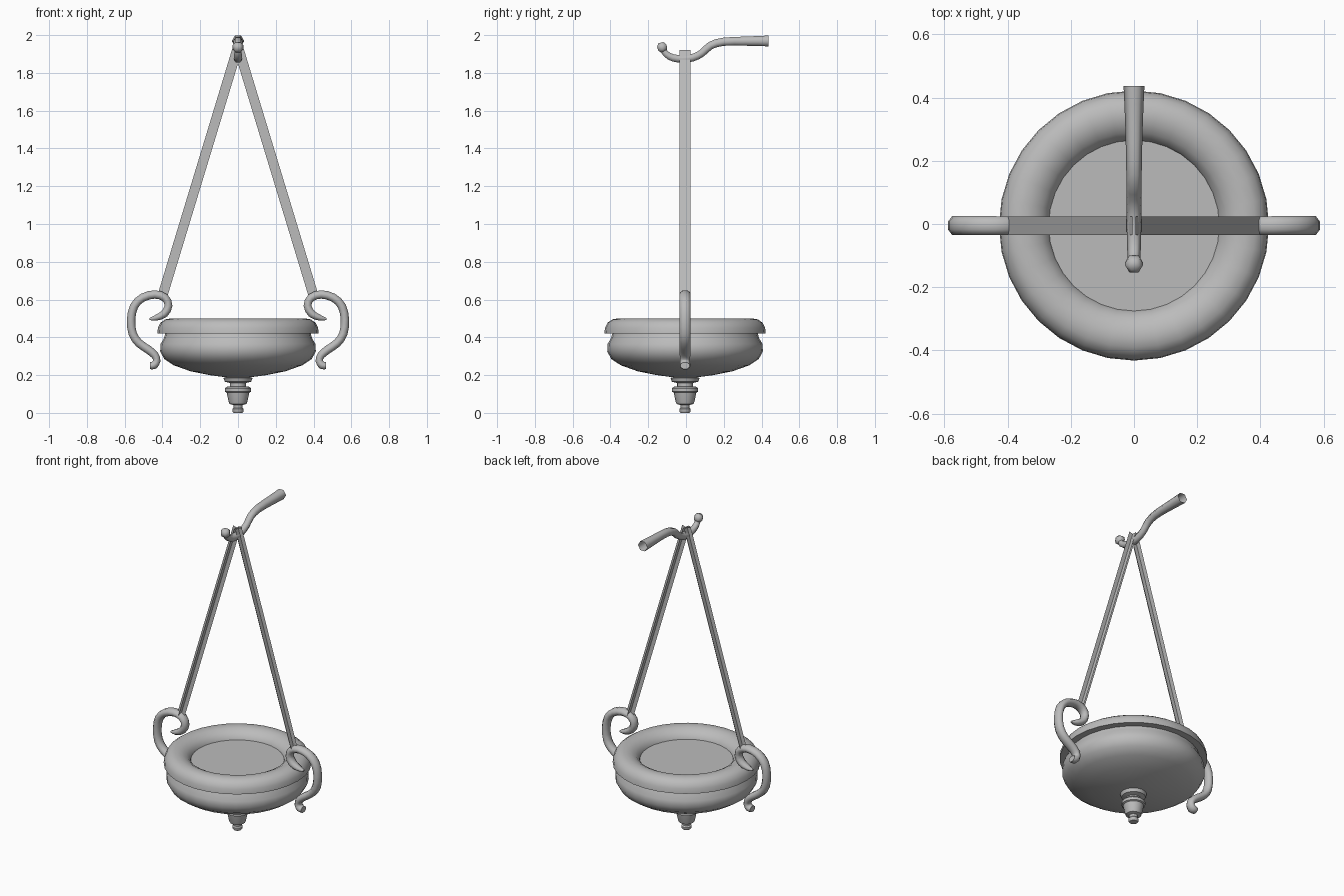
import bpy, bmesh, math
from mathutils import Vector

if "Cube" in bpy.data.objects:
    bpy.data.objects.remove(bpy.data.objects["Cube"])

CY = -0.005  # centre line of the bowl and handles

metal = bpy.data.materials.new("grey metal")
metal.diffuse_color = (0.5, 0.5, 0.5, 1)
metal.use_nodes = True
metal.node_tree.nodes["Principled BSDF"].inputs["Base Color"].default_value = metal.diffuse_color


def finish(name, bm, angle=None, normals=True):
    if normals:
        bmesh.ops.recalc_face_normals(bm, faces=bm.faces)
    me = bpy.data.meshes.new(name)
    bm.to_mesh(me)
    bm.free()
    me.materials.append(metal)
    ob = bpy.data.objects.new(name, me)
    bpy.context.collection.objects.link(ob)
    if angle:
        bpy.ops.object.select_all(action='DESELECT')
        ob.select_set(True)
        bpy.context.view_layer.objects.active = ob
        bpy.ops.object.shade_smooth_by_angle(angle=math.radians(angle))
    return ob


def bridge(bm, a, b):
    n = len(a)
    for i in range(n):
        bm.faces.new((a[i], a[(i + 1) % n], b[(i + 1) % n], b[i]))


def lathe(name, profile, sides, angle=40):
    """Turn (radius, z) points round the vertical centre line, capping both ends."""
    bm = bmesh.new()
    rings = []
    for r, z in profile:
        rings.append([bm.verts.new((r * math.cos(2 * math.pi * i / sides),
                                    CY + r * math.sin(2 * math.pi * i / sides), z))
                      for i in range(sides)])
    for a, b in zip(rings, rings[1:]):
        bridge(bm, a, b)
    bm.faces.new(rings[0])
    bm.faces.new(rings[-1])
    return finish(name, bm, angle)


def smooth_path(pts, steps):
    """Catmull-Rom through (u, v, radius) points."""
    p = [Vector(q) for q in pts]
    p = [2 * p[0] - p[1]] + p + [2 * p[-1] - p[-2]]
    out = []
    for i in range(1, len(p) - 2):
        a, b, c, d = p[i - 1:i + 3]
        for s in range(steps):
            t = s / steps
            out.append(0.5 * (2 * b + (c - a) * t + (2 * a - 5 * b + 4 * c - d) * t * t
                              + (3 * b - a - 3 * c + d) * t ** 3))
    return out + [p[-2]]


def tube(name, pts, sides, place, flat=1.0, steps=3, caps=(True, True), angle=65):
    """Sweep a round section along a planar path; place(u, w, v) gives the position."""
    path = smooth_path(pts, steps) if steps > 1 else [Vector(q) for q in pts]
    bm = bmesh.new()
    rings = []
    for i, p in enumerate(path):
        t = path[min(i + 1, len(path) - 1)] - path[max(i - 1, 0)]
        t = Vector((t.x, t.y)).normalized()
        ring = []
        for k in range(sides):
            a = 2 * math.pi * (k + 0.5) / sides
            n = p.z * math.cos(a) * flat
            ring.append(bm.verts.new(place(p.x - t.y * n, p.z * math.sin(a), p.y + t.x * n)))
        rings.append(ring)
    for a, b in zip(rings, rings[1:]):
        bridge(bm, a, b)
    if caps[0]:
        bm.faces.new(rings[0])
    if caps[1]:
        bm.faces.new(rings[-1])
    return finish(name, bm, angle)


# Bowl with overhanging rounded rim and flat inner floor
lathe("bowl", [(0.06, 0.188), (0.15, 0.2), (0.25, 0.22), (0.34, 0.252), (0.39, 0.285),
               (0.412, 0.325), (0.41, 0.365), (0.392, 0.395), (0.385, 0.42)], 32)
lathe("rim", [(0.38, 0.42), (0.427, 0.42), (0.424, 0.45), (0.41, 0.478), (0.385, 0.495),
              (0.355, 0.5), (0.325, 0.496), (0.295, 0.48), (0.275, 0.458), (0.27, 0.443)], 32, 35)

# Turned finial below the bowl
lathe("finial", [(0.024, 0.0), (0.03, 0.008), (0.03, 0.02), (0.023, 0.027), (0.025, 0.042),
                 (0.045, 0.047), (0.05, 0.06), (0.06, 0.108), (0.069, 0.112), (0.069, 0.13),
                 (0.062, 0.138), (0.042, 0.14), (0.042, 0.158), (0.07, 0.165),
                 (0.077, 0.185), (0.06, 0.19)], 16)

# Scroll handles and hanging straps, one per side
scroll = [(0.468, 0.497, 0.008), (0.435, 0.503, 0.022), (0.39, 0.525, 0.03),
          (0.368, 0.568, 0.03), (0.387, 0.61, 0.031), (0.44, 0.627, 0.032),
          (0.505, 0.61, 0.032), (0.55, 0.565, 0.032), (0.566, 0.495, 0.032),
          (0.558, 0.42, 0.032), (0.525, 0.37, 0.032), (0.475, 0.335, 0.032),
          (0.44, 0.305, 0.03), (0.43, 0.275, 0.028), (0.445, 0.252, 0.03),
          (0.466, 0.25, 0.026)]
for side, sx in (("right", 1), ("left", -1)):
    tube(side + "_scroll_handle", scroll, 8,
         lambda u, w, v: (sx * u, CY + w, v), flat=0.75, steps=2, angle=60)

    # strap made of two crossed thin sheets
    bm = bmesh.new()
    lo, hi = Vector((sx * 0.4, CY, 0.62)), Vector((sx * 0.005, CY, 1.922))
    d = (hi - lo).normalized()
    across = Vector((0, 1, 0))
    for w in (across * 0.029, d.cross(across) * 0.026):
        bm.faces.new([bm.verts.new(q) for q in (lo - w, lo + w, hi + w, hi - w)])
    finish(side + "_strap", bm, normals=False)

# Ceiling hook with an open back end and a knob at the front
tube("hook", [(0.437, 1.969, 0.033), (0.32, 1.968, 0.028), (0.2, 1.965, 0.025),
              (0.13, 1.945, 0.024), (0.085, 1.905, 0.023), (0.035, 1.88, 0.023),
              (-0.02, 1.874, 0.023), (-0.07, 1.88, 0.022), (-0.105, 1.9, 0.02),
              (-0.122, 1.925, 0.018)], 6, lambda u, w, v: (w, u, v),
     steps=2, caps=(False, True))
tube("hook_knob", [(-0.118, 1.913, 0.018), (-0.123, 1.926, 0.029), (-0.129, 1.945, 0.029),
                   (-0.133, 1.96, 0.016)], 6, lambda u, w, v: (w, u, v), steps=1)
